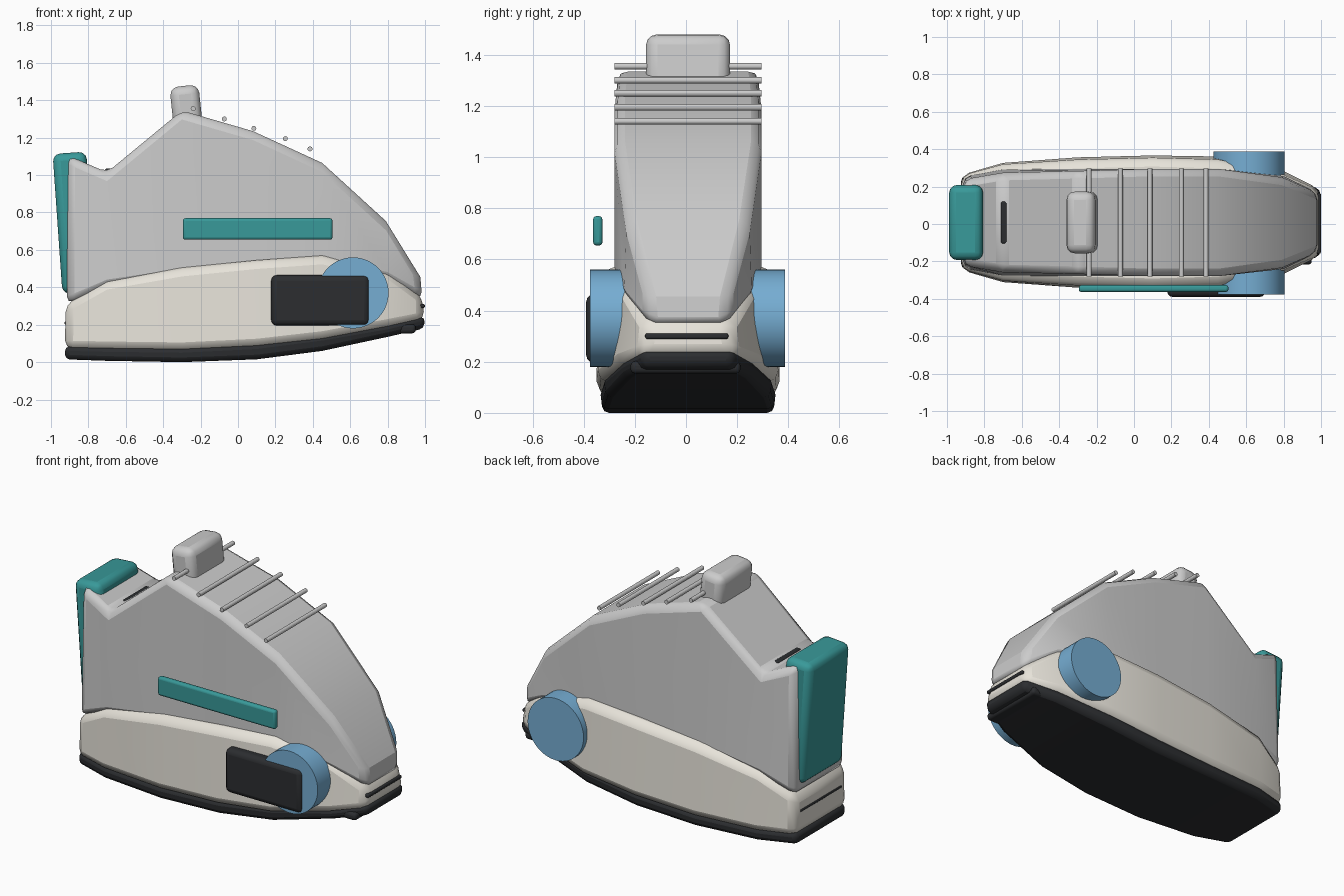
import bpy, bmesh
from math import radians
from mathutils import Matrix

if "Cube" in bpy.data.objects:
    bpy.data.objects.remove(bpy.data.objects["Cube"])

YC = 0.008  # lateral centre of the body


def material(name, rgb):
    m = bpy.data.materials.new(name)
    m.diffuse_color = (*rgb, 1)
    m.use_nodes = True
    m.node_tree.nodes["Principled BSDF"].inputs["Base Color"].default_value = m.diffuse_color
    return m


CREAM = material("cream", (0.80, 0.77, 0.70))
BLACK = material("black", (0.025, 0.027, 0.03))
TEAL = material("teal", (0.04, 0.32, 0.32))
BLUE = material("blue", (0.18, 0.42, 0.65))


def finish(name, bm, mat=None, bevel=0, segments=3):
    bmesh.ops.recalc_face_normals(bm, faces=bm.faces)
    mesh = bpy.data.meshes.new(name)
    bm.to_mesh(mesh)
    bm.free()
    ob = bpy.data.objects.new(name, mesh)
    bpy.context.collection.objects.link(ob)
    if mat:
        mesh.materials.append(mat)
    if bevel:
        mod = ob.modifiers.new("bevel", 'BEVEL')
        mod.width = bevel
        mod.segments = segments
        mod.limit_method = 'ANGLE'
        mod.angle_limit = radians(40)
    bpy.ops.object.select_all(action='DESELECT')
    ob.select_set(True)
    bpy.context.view_layer.objects.active = ob
    bpy.ops.object.shade_smooth_by_angle(angle=radians(20))
    return ob


def loft(name, stations, mat, bevel, segments=2):
    """Stations: x bottom, x top, z bottom, z top, half width bottom, half width top."""
    bm = bmesh.new()
    rings = []
    for xb, xt, zb, zt, wb, wt in stations:
        pts = [(xb, -wb, zb), (xb, wb, zb), (xt, wt, zt), (xt, -wt, zt)]
        rings.append([bm.verts.new((x, y + YC, z)) for x, y, z in pts])
    for a, b in zip(rings, rings[1:]):
        for i in range(4):
            j = (i + 1) % 4
            bm.faces.new((a[i], a[j], b[j], b[i]))
    bm.faces.new(rings[0])
    bm.faces.new(rings[-1])
    return finish(name, bm, mat, bevel, segments)


def box(name, centre, size, mat=None, bevel=0, tilt=0):
    bm = bmesh.new()
    bmesh.ops.create_cube(bm, size=1, matrix=Matrix.Diagonal((*size, 1)))
    ob = finish(name, bm, mat, bevel)
    ob.location = centre
    ob.rotation_euler.y = radians(tilt)
    return ob


def cross_cylinder(name, x, z, radius, y0, y1, mat=None, sides=48):
    bm = bmesh.new()
    bmesh.ops.create_cone(bm, cap_ends=True, segments=sides, radius1=radius,
                          radius2=radius, depth=y1 - y0,
                          matrix=Matrix.Rotation(radians(90), 4, 'X'))
    ob = finish(name, bm, mat)
    ob.location = (x, (y0 + y1) / 2, z)
    return ob


# Outsole
loft("outsole", [
    (-0.925, -0.925, 0.015, 0.085, 0.24, 0.245),
    (-0.70, -0.70, 0.007, 0.080, 0.305, 0.31),
    (-0.30, -0.30, 0.0, 0.075, 0.335, 0.34),
    (0.10, 0.10, 0.015, 0.095, 0.335, 0.345),
    (0.45, 0.45, 0.06, 0.14, 0.32, 0.33),
    (0.80, 0.80, 0.135, 0.20, 0.25, 0.26),
    (0.995, 0.998, 0.18, 0.245, 0.17, 0.18)], BLACK, 0.025)

# Midsole
loft("midsole", [
    (-0.925, -0.922, 0.07, 0.31, 0.255, 0.25),
    (-0.70, -0.70, 0.065, 0.435, 0.32, 0.31),
    (-0.30, -0.30, 0.06, 0.505, 0.35, 0.335),
    (0.10, 0.10, 0.08, 0.545, 0.36, 0.345),
    (0.45, 0.45, 0.12, 0.57, 0.355, 0.335),
    (0.80, 0.80, 0.185, 0.49, 0.28, 0.25),
    (0.998, 0.985, 0.225, 0.35, 0.19, 0.16)], CREAM, 0.045)

# Upper
loft("upper", [
    (-0.915, -0.91, 0.31, 1.105, 0.245, 0.23),
    (-0.70, -0.70, 0.40, 1.015, 0.285, 0.265),
    (-0.30, -0.30, 0.46, 1.345, 0.287, 0.275),
    (0.08, 0.08, 0.50, 1.235, 0.287, 0.287),
    (0.45, 0.45, 0.52, 1.065, 0.287, 0.287),
    (0.80, 0.79, 0.44, 0.755, 0.25, 0.24),
    (0.985, 0.975, 0.335, 0.455, 0.155, 0.165)], None, 0.04)

# Heel tab and tongue
box("heel_tab", (-0.875, YC, 0.745), (0.18, 0.40, 0.75), TEAL, 0.04, -4)
box("tongue", (-0.275, YC, 1.345), (0.155, 0.33, 0.265), None, 0.045, -6)

# Laces
for i, (x, z) in enumerate([(-0.24, 1.355), (-0.073, 1.30), (0.085, 1.25),
                            (0.253, 1.195), (0.385, 1.14)]):
    cross_cylinder(f"lace_{i + 1}", x, z, 0.013, YC - 0.288, YC + 0.288, None, 16)

# Side trims
box("side_stripe", (0.105, -0.345, 0.712), (0.80, 0.037, 0.115), TEAL, 0.014)
cross_cylinder("side_disc", 0.615, 0.37, 0.19, -0.376, 0.388, BLUE)
box("side_pad", (0.44, -0.34, 0.33), (0.525, 0.10, 0.27), BLACK, 0.03)

# Toe bar and dark slots
box("toe_bar", (0.905, YC - 0.01, 0.178), (0.09, 0.43, 0.048), BLACK, 0.018)
box("toe_slot", (0.985, YC - 0.005, 0.30), (0.028, 0.325, 0.022), BLACK, 0.008)
box("heel_slot", (-0.917, YC, 0.21), (0.02, 0.40, 0.016), BLACK, 0.005)
box("collar_slot", (-0.693, YC, 1.02), (0.035, 0.225, 0.03), BLACK, 0.008)
